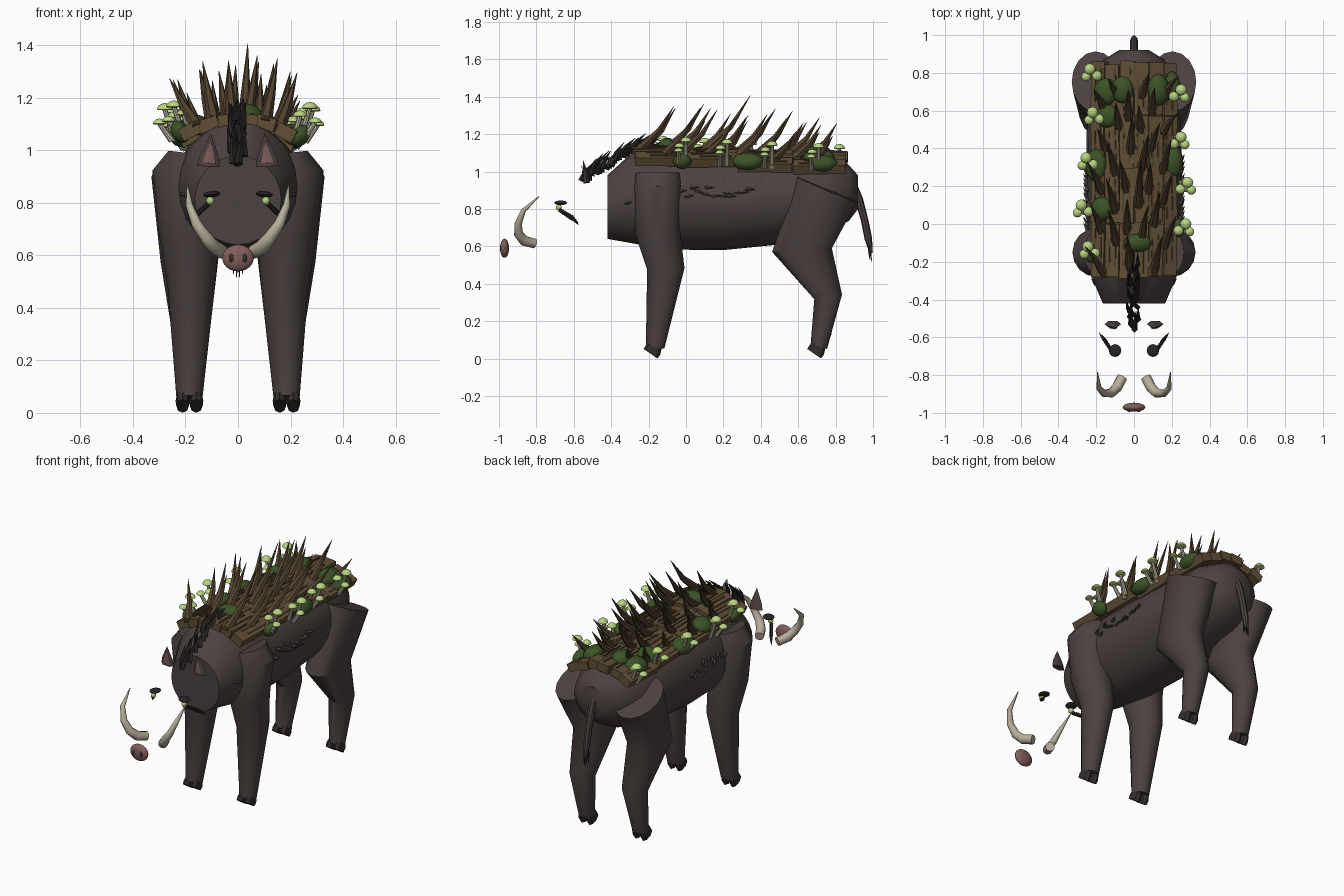
import bpy, bmesh, math, random
from mathutils import Vector, Matrix

random.seed(7)
cube = bpy.data.objects.get("Cube")
if cube:
    bpy.data.objects.remove(cube, do_unlink=True)


def material(name, *rgb):
    m = bpy.data.materials.new(name)
    m.use_nodes = True
    m.diffuse_color = (*rgb, 1)
    m.node_tree.nodes["Principled BSDF"].inputs["Base Color"].default_value = (*rgb, 1)
    return m


HIDE = material("dark hide", .072, .053, .052)
BARK = material("bark", .12, .078, .036)
THORN = material("dark bark", .085, .055, .028)
MOSS = material("moss", .045, .085, .02)
GLOW = material("pale green", .48, .66, .22)
STEM = material("stem", .46, .44, .34)
IVORY = material("ivory", .48, .43, .33)
SNOUT = material("snout pink", .22, .115, .11)
BRISTLE = material("black bristle", .022, .018, .02)
HOOF = material("hoof", .034, .027, .026)


def uni(a, b):
    return random.uniform(a, b)


def loft(bm, sections, sides=12, axis=None):
    """Skin elliptical rings (x, y, z, half width, half depth)."""
    pts = [Vector(s[:3]) for s in sections]
    rings = []
    for i, s in enumerate(sections):
        t = Vector(axis) if axis else Vector()
        if not axis:
            if i:
                t += (pts[i] - pts[i - 1]).normalized()
            if i < len(pts) - 1:
                t += (pts[i + 1] - pts[i]).normalized()
        t.normalize()
        u = (Vector((1, 0, 0)) - t * t.x).normalized()
        v = t.cross(u)
        rings.append([bm.verts.new(pts[i] + u * s[3] * math.cos(a) + v * s[4] * math.sin(a))
                      for a in (math.tau * k / sides for k in range(sides))])
    faces = [bm.faces.new(rings[0]), bm.faces.new(rings[-1])]
    for a, b in zip(rings, rings[1:]):
        for k in range(sides):
            n = (k + 1) % sides
            faces.append(bm.faces.new((a[k], a[n], b[n], b[k])))
    bmesh.ops.recalc_face_normals(bm, faces=faces)


def blade(bm, base, tip, r, bend=(0, 0, 0), sides=5):
    """Tapered spike, bent at the middle."""
    b, t = Vector(base), Vector(tip)
    m = (b + t) / 2 + Vector(bend)
    loft(bm, [(*b, r, r), (*m, r * .6, r * .6), (*t, .001, .001)], sides)


def ball(bm, loc, scale, tilt=0, u=12, v=8):
    mat = Matrix.Translation(loc) @ Matrix.Rotation(tilt, 4, 'Y') @ Matrix.Diagonal((*scale, 1))
    bmesh.ops.create_uvsphere(bm, u_segments=u, v_segments=v, radius=1, matrix=mat)


def box(bm, loc, size, tilt=0, yaw=0):
    rot = Matrix.Rotation(tilt, 4, 'Y') @ Matrix.Rotation(yaw, 4, 'Z')
    bmesh.ops.create_cube(bm, size=1, matrix=Matrix.Translation(loc) @ rot @ Matrix.Diagonal((*size, 1)))


def finish(name, bm, mat, smooth=True):
    me = bpy.data.meshes.new(name)
    bm.to_mesh(me)
    bm.free()
    me.materials.append(mat)
    ob = bpy.data.objects.new(name, me)
    bpy.context.collection.objects.link(ob)
    if smooth:
        bpy.ops.object.select_all(action='DESELECT')
        ob.select_set(True)
        bpy.context.view_layer.objects.active = ob
        bpy.ops.object.shade_smooth_by_angle(angle=math.radians(40))


def back_z(x, y):
    """Height of the arched bark back."""
    return 1.13 - 1.4 * x * x - .045 * (y + .28)


def back_tilt(x):
    return math.atan(2.8 * x)


# Barrel body with a flat neck end
bm = bmesh.new()
profile = [(-.42, .81, .165, .17), (-.28, .862, .225, .247), (-.1, .845, .245, .262), (.2, .84, .255, .26),
           (.5, .845, .25, .235), (.75, .87, .22, .2), (.87, .885, .16, .15), (.92, .89, .08, .09)]
loft(bm, [(0, y, z, a, b) for y, z, a, b in profile], 24, (0, 1, 0))
finish("body", bm, HIDE)

# Tail
bm = bmesh.new()
loft(bm, [(0, .88, .95, .026, .026), (0, .925, .85, .022, .022), (0, .955, .74, .02, .02),
          (0, .975, .64, .02, .02), (0, .99, .565, .009, .009)], 8)
finish("tail", bm, HIDE)
bm = bmesh.new()
for x in (-.018, -.006, .006, .018):
    blade(bm, (x * .5, .978, .61), (x, 1 - abs(x), .51 + abs(x)), .009)
finish("tail_tuft", bm, BRISTLE)

# Legs, cloven hooves, ears, tusks, eyes and cheek tufts, mirrored
for s, side in ((1, "left"), (-1, "right")):
    front = [(.19, -.15, .99, .075, .12), (.198, -.15, .92, .128, .13), (.185, -.152, .68, .115, .12),
             (.178, -.108, .48, .09, .1), (.185, -.165, .06, .05, .05)]
    rear = [(.205, .755, .905, .125, .172), (.185, .62, .58, .11, .16),
            (.18, .76, .33, .075, .075), (.185, .71, .06, .048, .045)]
    for part, path, y in (("front", front, -.165), ("rear", rear, .71)):
        bm = bmesh.new()
        loft(bm, [(s * p[0], *p[1:]) for p in path], 16)
        ball(bm, (s * .185, y + .055, .13), (.013, .013, .013), 0, 8, 6)
        finish(f"{side}_{part}_leg", bm, HIDE)
        bm = bmesh.new()
        for dx in (-.026, .026):
            x = s * .185 + dx
            loft(bm, [(x, y, .07, .022, .038), (x, y - .012, .045, .027, .046), (x, y - .025, .026, .024, .045)], 8)
        finish(f"{side}_{part}_hoof", bm, HOOF)

    bm = bmesh.new()
    loft(bm, [(s * .112, -.53, .94, .044, .02), (s * .11, -.535, .98, .036, .016), (s * .103, -.55, 1.06, .001, .001)], 6)
    finish(f"{side}_ear", bm, HIDE)
    bm = bmesh.new()
    loft(bm, [(s * .11, -.55, .953, .026, .004), (s * .104, -.557, 1.035, .001, .001)], 4)
    finish(f"{side}_inner_ear", bm, SNOUT, False)

    bm = bmesh.new()
    loft(bm, [(s * x, y, z, r, r) for x, y, z, r in (
        (.062, -.81, .615, .027), (.09, -.865, .63, .028), (.12, -.895, .665, .025), (.158, -.897, .72, .02),
        (.185, -.87, .79, .014), (.193, -.785, .868, .002))], 10)
    finish(f"{side}_tusk", bm, IVORY)

    bm = bmesh.new()
    ball(bm, (s * .106, -.68, .808), (.015, .016, .016))
    finish(f"{side}_eye", bm, GLOW)
    bm = bmesh.new()
    ball(bm, (s * .1, -.67, .833), (.033, .034, .012), s * .1)
    for k in range(6):
        x, y, z = .115 + .008 * k, -.675 + .012 * k, .795 - .007 * k
        blade(bm, (s * x, y, z), (s * (x + .03), y + .04, z - uni(.03, .045)), .012, sides=4)
    finish(f"{side}_brow_and_cheek_bristles", bm, BRISTLE)

    # Short tufts scattered on the flank
    bm = bmesh.new()
    for k in range(13):
        y, z = -.03 + .029 * k + uni(-.01, .01), uni(.865, .925)
        blade(bm, (s * .243, y, z), (s * .268, y + .045, z - uni(-.005, .02)), .013, sides=5)
    blade(bm, (s * .2, -.32, .83), (s * .225, -.29, .835), .012, sides=4)
    finish(f"{side}_flank_tufts", bm, HIDE, False)

# Snout disc with nostrils
bm = bmesh.new()
ball(bm, (0, -.97, .59), (.06, .024, .051), 0, 20, 12)
finish("snout", bm, SNOUT)
bm = bmesh.new()
for x in (-.024, .024):
    ball(bm, (x, -.988, .59), (.011, .007, .018))
finish("nostrils", bm, HOOF)

# Mane of upright, crossing blades
bm = bmesh.new()
for k in range(28):
    f = k / 27
    b = Vector((uni(-.024, .024), -.56 + .36 * f, .94 + .17 * min(1, f * 1.3) + uni(-.012, .012)))
    blade(bm, b, b + Vector((uni(-.02, .02), uni(.02, .09), uni(.1, .14) - .06 * f)), .017, (0, -.015, 0), 4)
finish("mane", bm, BRISTLE)

# Bark planks laid over the back, with raised grain
bark, grain = bmesh.new(), bmesh.new()
for row in range(4):
    for col in range(6):
        x = (col - 2.5) * .073
        y = -.135 + row * .284 + uni(-.01, .01)
        tilt = back_tilt(x)
        length, yaw = uni(.27, .295), uni(-.04, .04)
        z = back_z(x, y) + uni(-.01, .008)
        box(bark, (x, y, z - .008), (.076, length, .05), tilt, yaw)
        up = Vector((math.sin(tilt), 0, math.cos(tilt)))
        along = Vector((math.cos(tilt), 0, -math.sin(tilt)))
        for d in (-.018, .015):
            box(grain, Vector((x, y + uni(-.04, .04), z)) + up * .018 + along * d, (.009, length * .6, .01), tilt, yaw)
finish("bark_planks", bark, BARK, False)
finish("bark_grain", grain, THORN, False)

# Long curved thorns sweeping back
bm = bmesh.new()
for row in range(10):
    for col in range(3):
        x = (col - 1) * .12 + (.03 if row % 2 else -.03) + uni(-.015, .015)
        y = -.24 + row * .102 + uni(-.03, .03)
        h = (.32 - .19 * abs(y + .03)) * uni(.72, 1.03) * (1 - 1.2 * abs(x))
        z = back_z(x, y)
        tip = (x * 1.5 + uni(-.03, .03), min(y + h * .85, .91), z + h)
        blade(bm, (x, y, z - .01), tip, .027, (0, h * .07, -h * .05), 6)
finish("back_thorns", bm, THORN)

# Moss cushions
bm = bmesh.new()
for x, y, rx, ry in ((-.15, .7, .065, .075), (-.06, .71, .06, .075), (-.14, .57, .065, .065), (.13, .71, .06, .085),
                     (-.2, .31, .06, .09), (-.17, .08, .06, .065), (.21, .33, .052, .085), (.02, -.1, .075, .05),
                     (.2, .73, .045, .08), (-.22, -.16, .035, .05), (.235, -.02, .035, .05)):
    ball(bm, (x, y, back_z(x, y) + .014), (rx, ry, .045), back_tilt(x))
finish("moss", bm, MOSS)

# Mushroom clusters along both edges, leaning outward
caps, stems = bmesh.new(), bmesh.new()
for x, y in ((-.22, .8), (-.205, .57), (-.24, .33), (-.265, .08), (-.23, -.14),
             (.235, .69), (.235, .44), (.27, .2), (.26, -.02)):
    s = math.copysign(1, x)
    for dx, dy, h, r in ((-.03, -.015, .07, .027), (.008, .02, .1, .03), (.028, -.02, .045, .025)):
        low = .045 * y
        base = Vector((x + s * (dx * .6 - .03), y + dy, 1.04 - low))
        top = Vector((x + s * (dx + .006), y + dy, 1.06 + h - low))
        loft(stems, [(*base, .012, .012), (*top, .009, .009)], 8)
        loft(caps, [(*(top + Vector((0, 0, z * r))), r * w, r * w) for z, w in
                    ((-.1, .85), (0, 1), (.35, .88), (.65, .55), (.78, .1))], 12, (0, 0, 1))
finish("mushroom_stems", stems, STEM)
finish("mushroom_caps", caps, GLOW)
